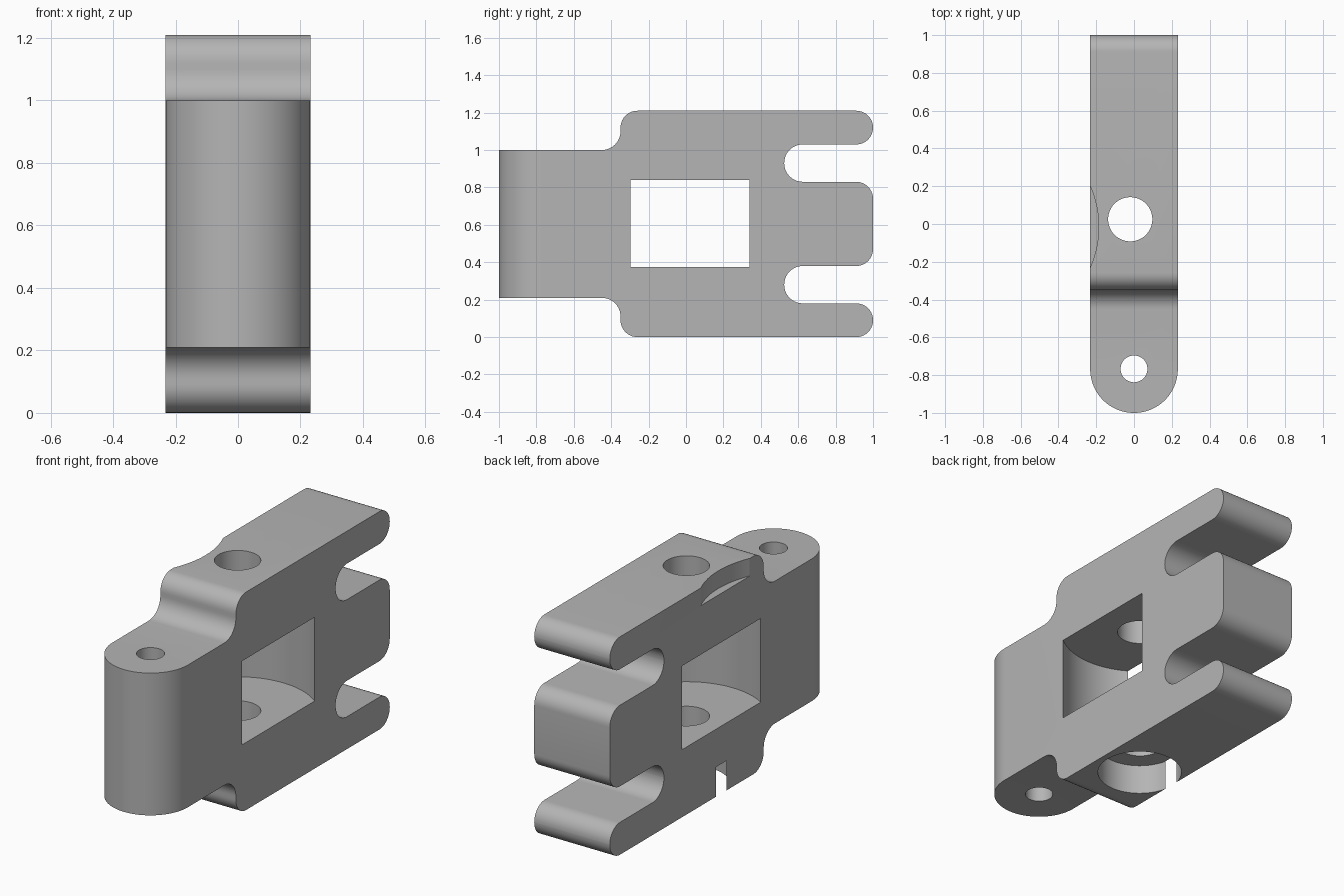
import bpy, bmesh, math
from mathutils import Vector

cube = bpy.data.objects.get("Cube")
if cube:
    bpy.data.objects.remove(cube, do_unlink=True)

HALF_W = 0.232
MID_Z = 0.605

grey = bpy.data.materials.new("plain_grey")
grey.use_nodes = True
colour = (0.46, 0.46, 0.46, 1)
grey.diffuse_color = colour
grey.node_tree.nodes["Principled BSDF"].inputs["Base Color"].default_value = colour


def rounded(corners, steps=10):
    """Outline from (u, v, radius) corners with circular fillets."""
    out = []
    for i, (u, v, r) in enumerate(corners):
        p = Vector((u, v))
        if r == 0:
            out.append(p)
            continue
        a = (Vector(corners[i - 1][:2]) - p).normalized()
        b = (Vector(corners[(i + 1) % len(corners)][:2]) - p).normalized()
        half = a.angle(b) / 2
        centre = p + (a + b).normalized() * (r / math.sin(half))
        start = p + a * (r / math.tan(half)) - centre
        end = p + b * (r / math.tan(half)) - centre
        sweep = start.angle_signed(end)
        for k in range(steps + 1):
            t = -sweep * k / steps
            c, s = math.cos(t), math.sin(t)
            out.append(centre + Vector((start.x * c - start.y * s, start.x * s + start.y * c)))
    return out


def prism(name, outline, place, lo, hi):
    """Extrude an outline between lo and hi; place maps (u, v, w) to x, y, z."""
    bm = bmesh.new()
    face = bm.faces.new([bm.verts.new(place(p.x, p.y, lo)) for p in outline])
    shift = Vector(place(0, 0, hi)) - Vector(place(0, 0, lo))
    ext = bmesh.ops.extrude_face_region(bm, geom=[face], use_keep_orig=True)
    bmesh.ops.translate(bm, vec=shift, verts=[g for g in ext["geom"] if isinstance(g, bmesh.types.BMVert)])
    bmesh.ops.recalc_face_normals(bm, faces=bm.faces)
    mesh = bpy.data.meshes.new(name)
    bm.to_mesh(mesh)
    bm.free()
    mesh.materials.append(grey)
    obj = bpy.data.objects.new(name, mesh)
    bpy.context.collection.objects.link(obj)
    return obj


def sideways(u, v, w):
    return (w, u, v)


def upright(u, v, w):
    return (u, v, w)


def circle(x, y, r, n=96):
    return [Vector((x + r * math.cos(math.tau * i / n), y + r * math.sin(math.tau * i / n))) for i in range(n)]


# Side profile: upper half from front to back, mirrored for the lower half
upper = [(-1.2, 1.0, 0), (-0.35, 1.0, 0.1), (-0.35, 1.21, 0.09), (1, 1.21, 0.0895),
         (1, 1.03, 0.0895), (0.525, 1.03, 0.0995), (0.525, 0.83, 0.0995), (1, 0.83, 0.09)]
lower = [(y, 2 * MID_Z - z, r) for y, z, r in reversed(upper)]
body = prism("clamp_body", rounded(upper + lower), sideways, -0.4, 0.4)

# Plan outline gives the width and the round front
plan = rounded([(-HALF_W, 1.2, 0), (HALF_W, 1.2, 0),
                (HALF_W, -1, HALF_W - 0.0005), (-HALF_W, -1, HALF_W - 0.0005)], 24)
cutters = [("INTERSECT", prism("plan_cutter", plan, upright, -0.2, 1.5))]

# Round holes and pockets: name, x, y, radius, bottom, top
for name, x, y, r, lo, hi in [
    ("pin_hole", 0, -0.767, 0.071, -0.2, 1.5),
    ("screw_hole", -0.02, 0.025, 0.117, -0.2, 1.5),
    ("wheel_pocket", -0.02, 0.022, 0.406, 0.375, 0.84),
    ("bottom_counterbore", -0.02, 0.022, 0.217, -0.2, 0.165),
    ("top_side_notch", -0.727, -0.015, 0.54, 1.112, 1.5),
]:
    cutters.append(("DIFFERENCE", prism(name, circle(x, y, r), upright, lo, hi)))

bpy.context.view_layer.objects.active = body
for operation, cutter in cutters:
    cutter.hide_render = True
    mod = body.modifiers.new(cutter.name, "BOOLEAN")
    mod.operation = operation
    mod.solver = "EXACT"
    mod.object = cutter
    bpy.ops.object.modifier_apply(modifier=mod.name)
    bpy.data.objects.remove(cutter, do_unlink=True)

# Smooth curved walls, crisp edges
bpy.ops.object.select_all(action="DESELECT")
body.select_set(True)
bpy.ops.object.shade_smooth_by_angle(angle=math.radians(30))
